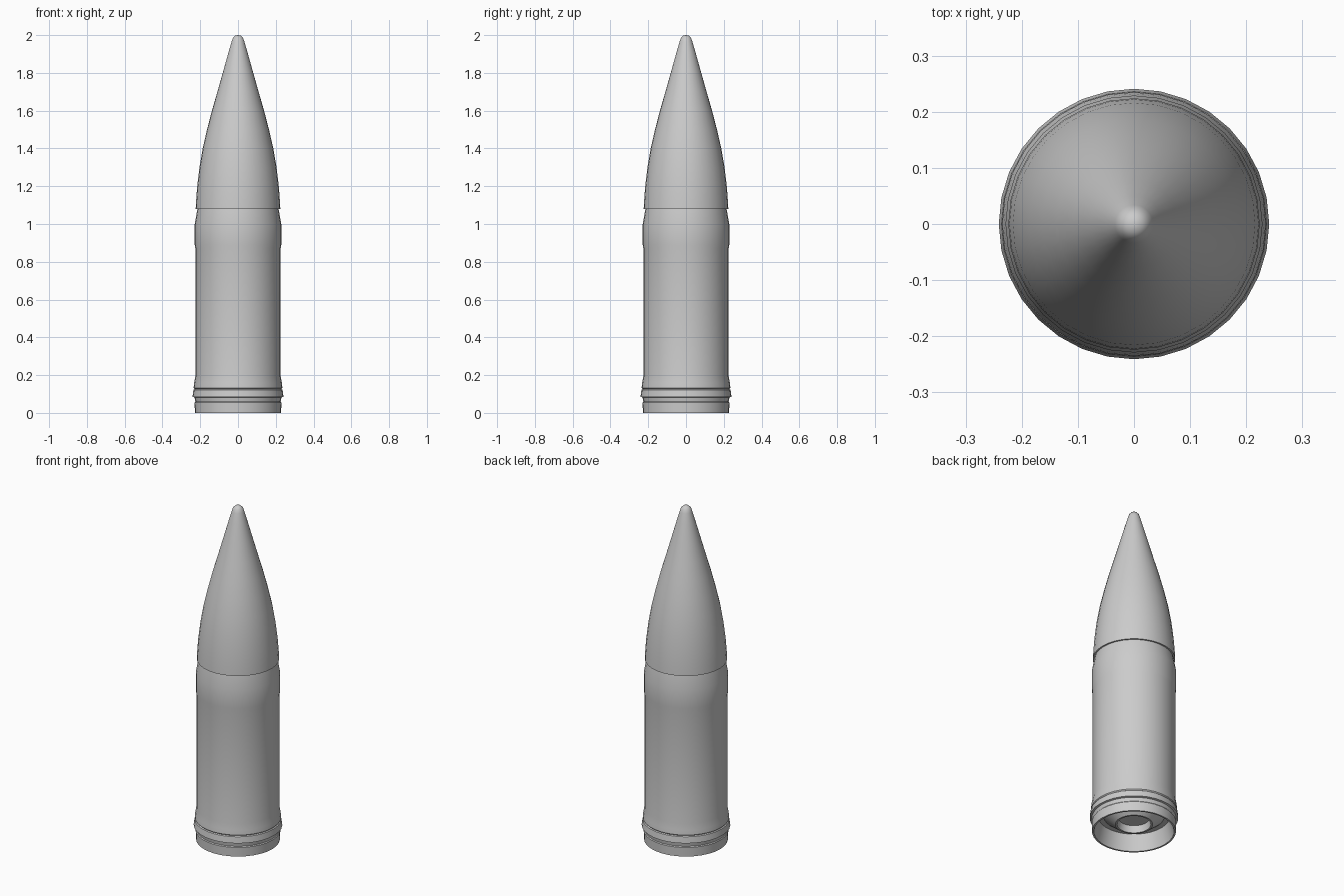
import bpy, bmesh, math

if "Cube" in bpy.data.objects:
    bpy.data.objects.remove(bpy.data.objects["Cube"])

SIDES = 32

def lathe(name, profile):
    """Spin an (r, z) profile around the z axis."""
    bm = bmesh.new()
    verts = [bm.verts.new((r, 0, z)) for r, z in profile]
    edges = [bm.edges.new(p) for p in zip(verts, verts[1:])]
    bmesh.ops.spin(bm, geom=verts + edges, cent=(0, 0, 0), axis=(0, 0, 1),
                   angle=math.tau, steps=SIDES, use_duplicate=False)
    bmesh.ops.remove_doubles(bm, verts=bm.verts[:], dist=1e-4)
    bmesh.ops.recalc_face_normals(bm, faces=bm.faces[:])
    mesh = bpy.data.meshes.new(name)
    bm.to_mesh(mesh)
    bm.free()
    obj = bpy.data.objects.new(name, mesh)
    bpy.context.collection.objects.link(obj)
    bpy.ops.object.select_all(action='DESELECT')
    obj.select_set(True)
    bpy.context.view_layer.objects.active = obj
    bpy.ops.object.shade_smooth_by_angle(angle=math.radians(35))
    return obj

# Casing: hollow base with a central cup, banded rim, straight body, short shoulder
lathe("casing", [
    (0, 0.085), (0.085, 0.085), (0.092, 0.044), (0.102, 0.044),  # cup
    (0.165, 0.095), (0.195, 0.095), (0.218, 0.0), (0.228, 0.0),  # recess
    (0.23, 0.055), (0.226, 0.06), (0.23, 0.082),                 # base band
    (0.241, 0.085), (0.236, 0.122), (0.23, 0.126), (0.235, 0.132),  # rim rings
    (0.232, 0.16), (0.226, 0.195), (0.226, 0.87),                # body
    (0.229, 0.89), (0.229, 1.0), (0.214, 1.085), (0, 1.085)])    # shoulder

# Nose: rounded ogive that slightly overhangs the casing
lathe("nose", [
    (0, 1.08), (0.224, 1.08), (0.222, 1.12), (0.216, 1.2), (0.204, 1.3),
    (0.187, 1.4), (0.164, 1.5), (0.138, 1.6), (0.109, 1.7), (0.078, 1.81),
    (0.05, 1.91), (0.034, 1.965), (0.027, 1.985), (0.015, 1.997), (0, 2.0)])
